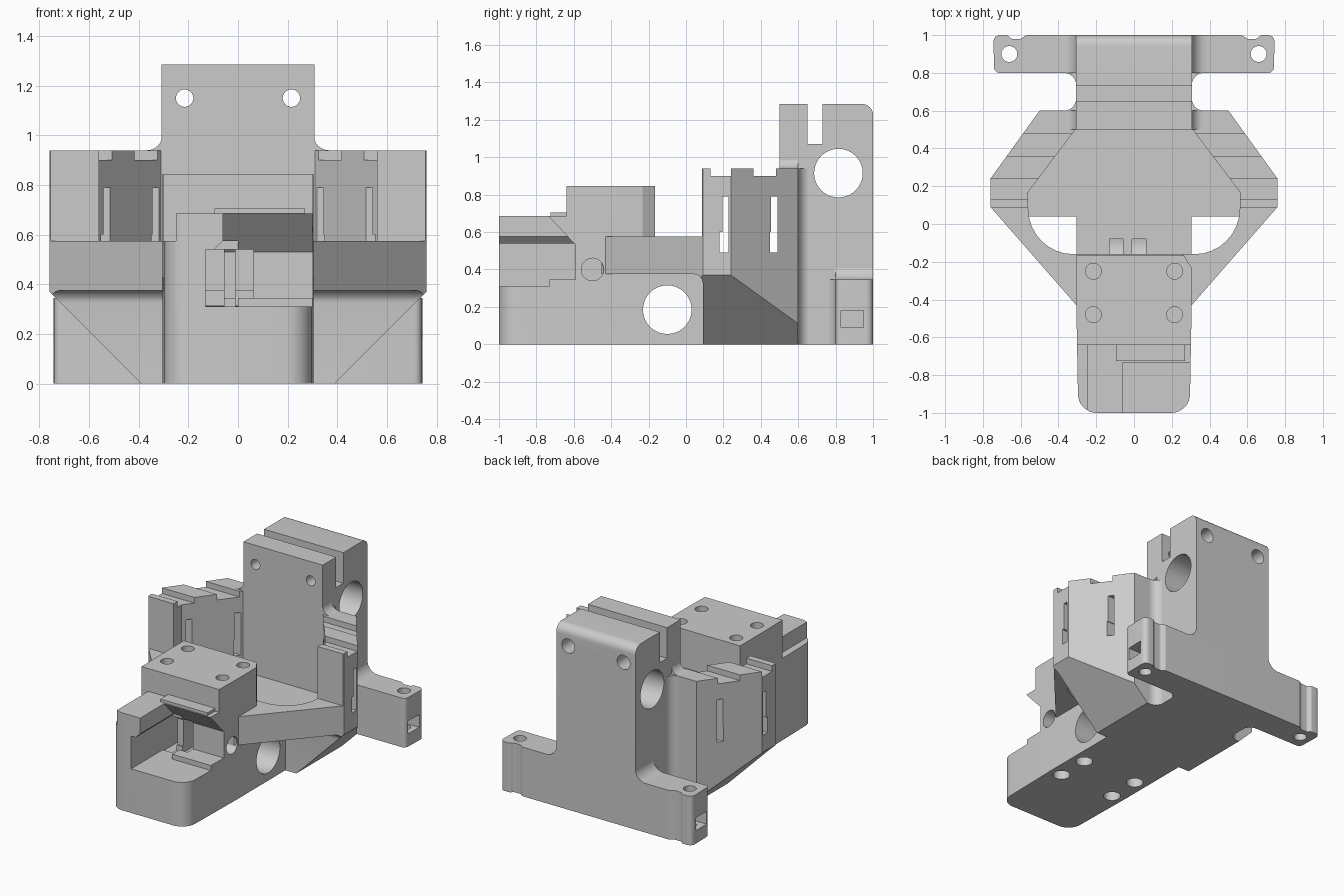
import bpy, bmesh, math
from mathutils import Vector

if "Cube" in bpy.data.objects:
    bpy.data.objects.remove(bpy.data.objects["Cube"])

grey = bpy.data.materials.new("plastic grey")
grey.use_nodes = True
grey.diffuse_color = (0.6, 0.6, 0.6, 1)
grey.node_tree.nodes["Principled BSDF"].inputs["Base Color"].default_value = (0.6, 0.6, 0.6, 1)


def rounded(points, steps=8):
    """Outline whose corners (u, v, radius) are replaced by arcs."""
    out = []
    for i, p in enumerate(points):
        c = Vector(p[:2])
        if len(p) < 3:
            out.append(c)
            continue
        a = (Vector(points[i - 1][:2]) - c).normalized()
        b = (Vector(points[(i + 1) % len(points)][:2]) - c).normalized()
        half = a.angle(b) / 2
        mid = c + (a + b).normalized() * p[2] / math.sin(half)
        start = (c + a * p[2] / math.tan(half) - mid).normalized()
        end = (c + b * p[2] / math.tan(half) - mid).normalized()
        out += [mid + start.slerp(end, k / steps) * p[2] for k in range(steps + 1)]
    return out


def prism(name, points, axis, lo, hi):
    """Extrude an outline along x (y,z), y (x,z) or z (x,y)."""
    place = {"x": lambda p, h: (h, p[0], p[1]),
             "y": lambda p, h: (p[0], h, p[1]),
             "z": lambda p, h: (p[0], p[1], h)}[axis]
    bm = bmesh.new()
    outline = rounded(points)
    rings = [[bm.verts.new(place(p, h)) for p in outline] for h in (lo, hi)]
    for ring in rings:
        bm.faces.new(ring)
    n = len(outline)
    for i in range(n):
        j = (i + 1) % n
        bm.faces.new((rings[0][i], rings[0][j], rings[1][j], rings[1][i]))
    bmesh.ops.recalc_face_normals(bm, faces=bm.faces)
    mesh = bpy.data.meshes.new(name)
    bm.to_mesh(mesh)
    bm.free()
    mesh.materials.append(grey)
    obj = bpy.data.objects.new(name, mesh)
    bpy.context.collection.objects.link(obj)
    return obj


def cutter(x0, x1, y0, y1, z0, z1):
    return prism("box_cutter", [(x0, y0), (x1, y0), (x1, y1), (x0, y1)], "z", z0, z1)


def rod(u, v, r, axis, lo, hi):
    ring = [(u + r * math.cos(k * math.tau / 40), v + r * math.sin(k * math.tau / 40)) for k in range(40)]
    return prism("hole_cutter", ring, axis, lo, hi)


def mirrored(half):
    return half + [(-p[0],) + tuple(p[1:]) for p in reversed(half)]


def carve(obj, cutters):
    for c in cutters:
        mod = obj.modifiers.new("cut", "BOOLEAN")
        mod.operation, mod.solver, mod.object = "DIFFERENCE", "EXACT", c
    graph = bpy.context.evaluated_depsgraph_get()
    mesh = bpy.data.meshes.new_from_object(obj.evaluated_get(graph))
    obj.modifiers.clear()
    obj.data = mesh
    for c in cutters:
        bpy.data.objects.remove(c)


def slots():
    return [cutter(x, x + 0.073, -0.65, -0.08, 0.3, 0.54) for x in (-0.13, -0.01)]


def fillet(name, u, v, su, sv, r, axis, lo, hi):
    """Fill an inside corner with a concave quarter round, on both sides in x."""
    arc = [(u + su * r * (1 - math.sin(t)), v + sv * r * (1 - math.cos(t)))
           for t in [k * math.pi / 16 for k in range(9)]]
    for side, sign in (("left", 1), ("right", -1)):
        prism(f"{name}_{side}", [(sign * p, q) for p, q in [(u, v)] + arc], axis, lo, hi)


# Long front body with rounded nose, raised block and open side pocket
body = prism("front_body", mirrored([(0.305, 0.55), (0.305, -0.45), (0.295, -1, 0.1)]), "z", 0, 0.845)
cuts = slots() + [
    cutter(-1, 1, -2, -0.64, 0.685, 1),
    cutter(-1, 1, -0.165, 1, 0.375, 1),
    cutter(-1, -0.25, -2, -0.64, 0.575, 1),
    prism("pocket_cutter", [(-1.1, 0.31), (-0.73, 0.31), (-0.73, 0.345), (-0.59, 0.345),
                            (-0.59, 0.53), (-0.74, 0.69), (-1.1, 0.69)], "x", -0.06, 0.5),
    prism("undercut_cutter", [(-0.13, 0.31), (0, 0.31), (0, 0.575), (-0.06, 0.575), (-0.095, 0.54),
                              (-0.13, 0.54)], "y", -1.1, -0.6),
    prism("corner_cutter", [(0.26, -0.16), (0.31, -0.24), (0.4, -0.16)], "z", 0.575, 1),
    rod(-0.1, 0.185, 0.13, "x", -1, 1),
    rod(-0.5, 0.4, 0.06, "x", 0.2, 0.5), rod(-0.5, 0.4, 0.06, "x", -0.5, -0.2)]
for x in (-0.215, 0.215):
    for y in (-0.25, -0.48):
        cuts += [rod(x, y, 0.042, "z", 0.6, 1), rod(x, y, 0.055, "z", -0.1, 0.1)]
carve(body, cuts)
prism("pocket_lip", [(-0.725, 0.705), (-0.725, 0.675), (-0.63, 0.575), (-0.63, 0.705)], "x", -0.095, 0.27)

# Hexagonal shell with hollow middle, stepped rim and undercut wings
shell = prism("wing_shell", mirrored([(0.5, 0.6), (0.76, 0.24), (0.76, 0.09), (0.285, -0.453)]), "z", 0, 0.94)
cuts = slots() + [
    prism("under_wing_cutter", [(-0.6, -0.1), (0.09, -0.1), (0.09, 0.375, 0.05), (-0.6, 0.375)], "x", -1, 1),
    cutter(-1, 1, -1, 0.085, 0.575, 1),
    prism("cavity_cutter", mirrored([(0.31, 0.5), (0.56, 0.17), (0.56, -0.16, 0.24)]), "z", 0.375, 1),
    cutter(-1, 1, 0.13, 0.24, 0.9, 1), cutter(-1, 1, 0.36, 0.48, 0.9, 1)]
for s in (-1, 1):
    cuts.append(prism("slope_cutter", [(s * 0.29, -0.1), (s * 1.29, 0.9), (s * 1.29, -0.1)], "y", -1, 1))
    for y, step in ((0.195, 0.17), (0.455, 0.44)):
        span = sorted((s * 0.3, s * 1))
        cuts.append(cutter(*span, y, y + 0.033, 0.49, 0.79))
        cuts.append(cutter(*span, step + 0.01, y + 0.02, 0.49, 0.6))
carve(shell, cuts)

# Rear tower with rounded back edge, top slot and rod bores
tower = prism("rear_tower", [(0.5, 0), (1, 0), (1, 1.285, 0.06), (0.5, 1.285)], "x", -0.308, 0.308)
cuts = [cutter(-1, 1, 0.65, 0.73, 1.07, 2), rod(0.815, 0.915, 0.13, "x", -1, 1)]
for x in (-0.215, 0.215):
    cuts += [rod(x, 1.15, 0.035, "y", 0, 0.9), rod(x, 1.15, 0.05, "y", 0.85, 1.1)]
carve(tower, cuts)

# Wide mounting flange with screw holes and nut pockets
flange = prism("mounting_flange", mirrored([
    (0.74, 0.8, 0.03), (0.745, 1, 0.035), (0.67, 1, 0.02), (0.65, 0.98, 0.02),
    (0.6, 0.98, 0.02), (0.57, 1, 0.02)]), "z", 0, 0.345)
cuts = []
for s in (-1, 1):
    cuts += [rod(s * 0.66, 0.9, 0.042, "z", -1, 1),
             cutter(*sorted((s * 0.6, s * 1)), 0.83, 0.95, 0.09, 0.18)]
carve(flange, cuts)

# Quarter rounds where the tower meets the shell and flange
fillet("shell_corner", 0.306, 0.6, 1, 1, 0.065, "z", 0, 0.94)
fillet("flange_corner", 0.306, 0.8, 1, -1, 0.065, "z", 0, 0.345)
fillet("shell_top_round", 0.306, 0.94, 1, 1, 0.06, "y", 0.5, 0.6)
fillet("flange_top_round", 0.306, 0.345, 1, 1, 0.08, "y", 0.8, 1)

# Smooth the rounded surfaces, keep edges crisp
bpy.ops.object.select_all(action="DESELECT")
for obj in bpy.context.collection.objects:
    if obj.type == "MESH":
        obj.select_set(True)
bpy.context.view_layer.objects.active = body
bpy.ops.object.shade_smooth_by_angle(angle=math.radians(30))
